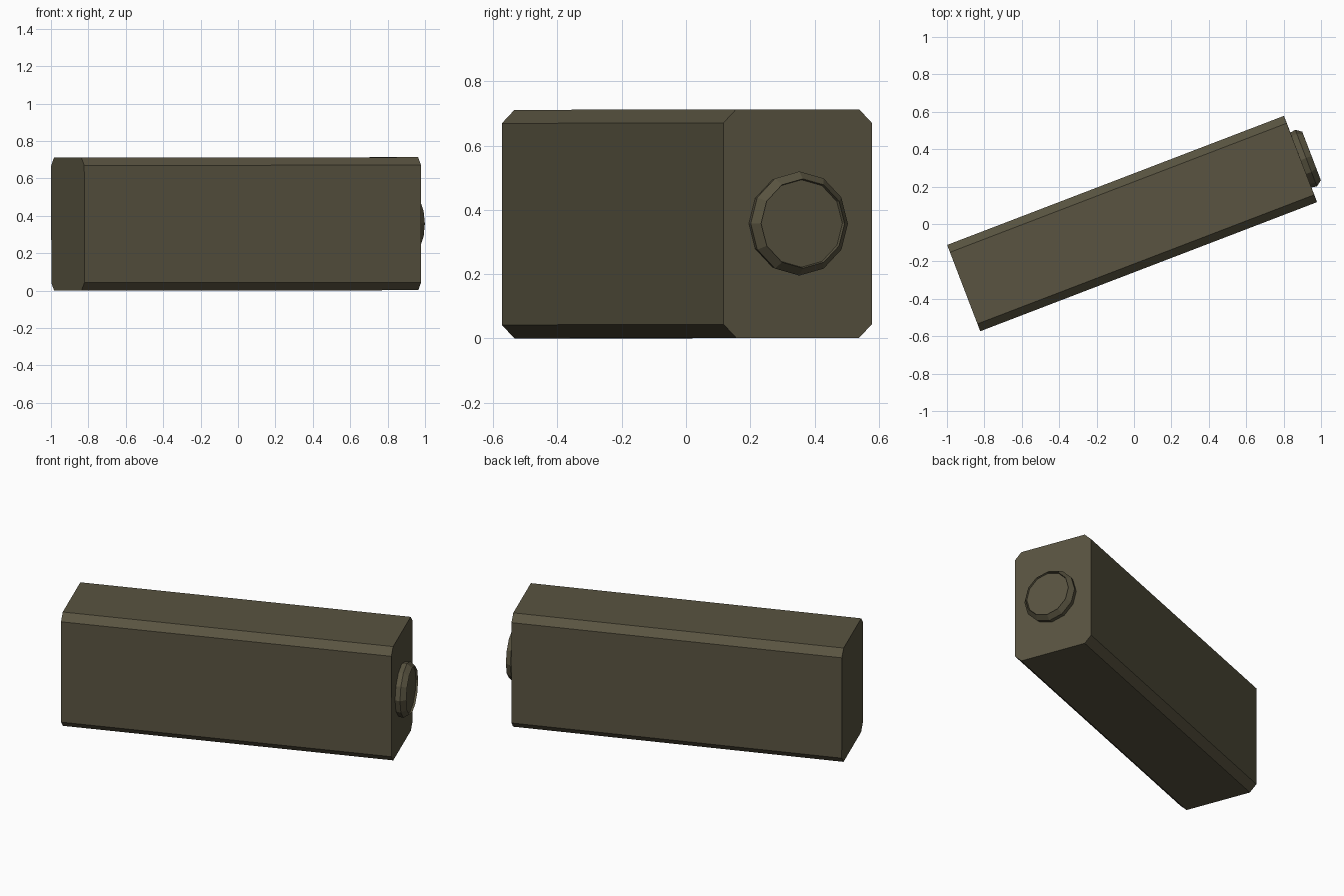
import bpy, bmesh, math
from mathutils import Matrix

if "Cube" in bpy.data.objects:
    bpy.data.objects.remove(bpy.data.objects["Cube"])

olive = bpy.data.materials.new("olive_drab")
olive.diffuse_color = (0.1, 0.088, 0.052, 1)
olive.use_nodes = True
olive.node_tree.nodes["Principled BSDF"].inputs["Base Color"].default_value = olive.diffuse_color

# Whole model is turned on the ground, with a very slight upward tilt
PLACE = (Matrix.Translation((-0.01, 0.0025, 0.3565))
         @ Matrix.Rotation(math.radians(20.97), 4, 'Z')
         @ Matrix.Rotation(math.radians(-0.06), 4, 'Y'))
HALF_L, HALF_W, HALF_H, CUT = 0.964, 0.247, 0.3555, 0.042


def loft(name, rings):
    """Skin a list of equal-sized point rings and close both ends."""
    bm = bmesh.new()
    loops = [[bm.verts.new(p) for p in ring] for ring in rings]
    n = len(loops[0])
    for a, b in zip(loops, loops[1:]):
        for i in range(n):
            j = (i + 1) % n
            bm.faces.new((a[i], a[j], b[j], b[i]))
    bm.faces.new(loops[0][::-1])
    bm.faces.new(loops[-1])
    bmesh.ops.recalc_face_normals(bm, faces=bm.faces)
    bm.transform(PLACE)
    me = bpy.data.meshes.new(name)
    bm.to_mesh(me)
    bm.free()
    me.materials.append(olive)
    ob = bpy.data.objects.new(name, me)
    bpy.context.collection.objects.link(ob)
    return ob


# Long box with its four long edges chamfered
w, h = HALF_W, HALF_H
section = [(w, h - CUT), (w - CUT, h), (CUT - w, h), (-w, h - CUT),
           (-w, CUT - h), (CUT - w, -h), (w - CUT, -h), (w, CUT - h)]
loft("body", [[(x, y, z) for y, z in section] for x in (-HALF_L, HALF_L)])


# Twelve-sided round cap on one end: wall, bevel, shallow dished face
def circle(x, r, n=12):
    return [(HALF_L + x, -0.006 + r * math.cos(k * math.tau / n),
             r * math.sin(k * math.tau / n)) for k in range(n)]


loft("end_cap", [circle(x, r) for x, r in
                 ((-0.01, 0.155), (0.03, 0.162), (0.061, 0.139), (0.049, 0.136))])
